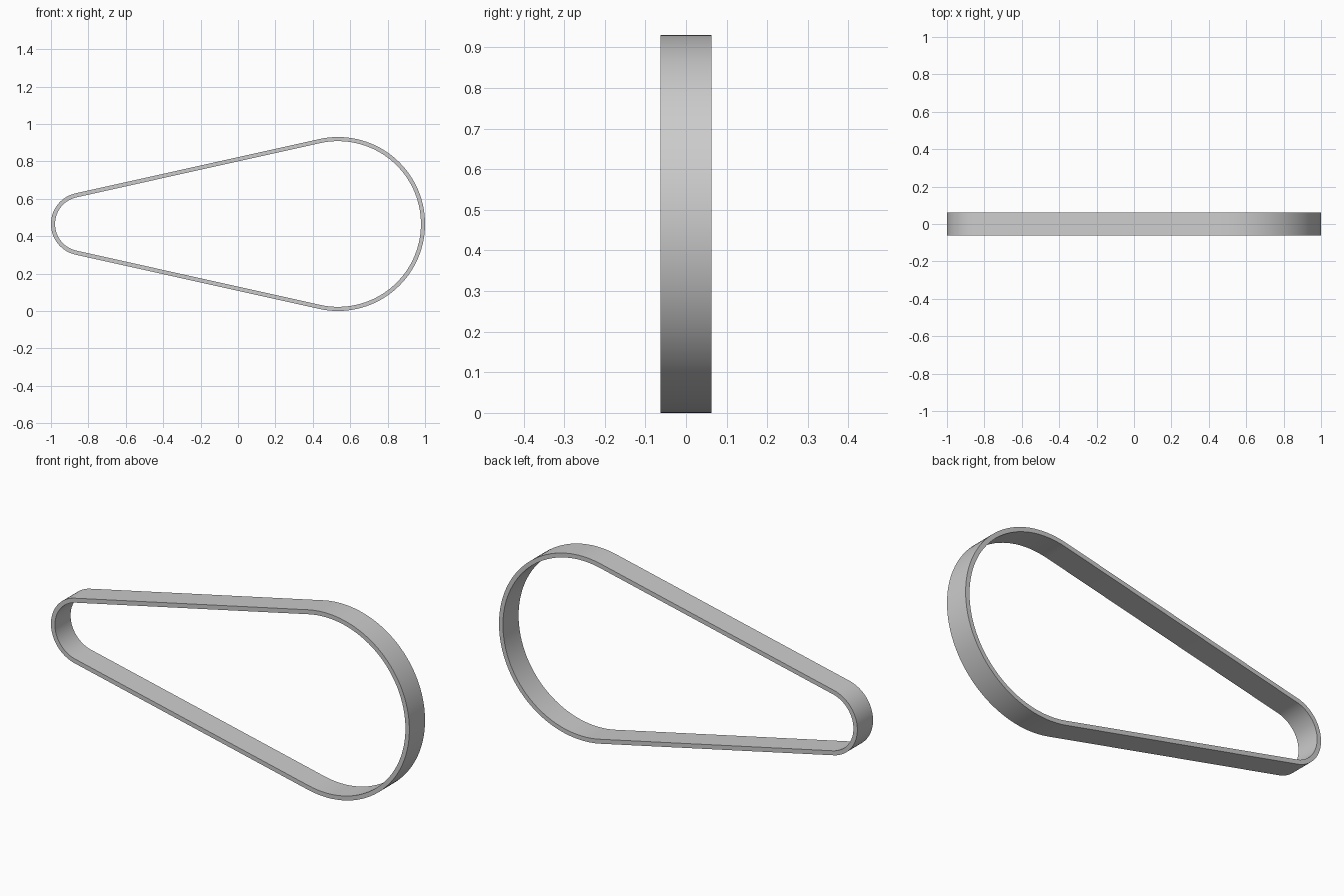
import bpy, bmesh, math

cube = bpy.data.objects.get("Cube")
if cube:
    bpy.data.objects.remove(cube, do_unlink=True)

# Belt dimensions
LARGE_R, SMALL_R = 0.465, 0.168
LARGE_X, SMALL_X = 1 - LARGE_R, -1 + SMALL_R
MID_Z = LARGE_R
THICKNESS, HALF_WIDTH = 0.022, 0.0625
SEGMENTS = 64

# Angle at which the straight runs touch both wheels' circles
tangent = math.acos((LARGE_R - SMALL_R) / (LARGE_X - SMALL_X))
tangent = math.pi - tangent


def arc(cx, radius, start, end):
    steps = [start + (end - start) * i / SEGMENTS for i in range(SEGMENTS + 1)]
    return [(cx + radius * math.cos(a), MID_Z + radius * math.sin(a)) for a in steps]


def belt_loop(inset):
    """Large arc, straight run, small arc, straight run."""
    return (arc(LARGE_X, LARGE_R - inset, -tangent, tangent)
            + arc(SMALL_X, SMALL_R - inset, tangent, 2 * math.pi - tangent))


# Sweep the rectangular section around the loop
bm = bmesh.new()
section = [(0, -HALF_WIDTH), (0, HALF_WIDTH),
           (THICKNESS, HALF_WIDTH), (THICKNESS, -HALF_WIDTH)]
rings = [[bm.verts.new((x, y, z)) for x, z in belt_loop(inset)] for inset, y in section]
count = len(rings[0])
for k, ring in enumerate(rings):
    other = rings[(k + 1) % len(rings)]
    for i in range(count):
        j = (i + 1) % count
        bm.faces.new((ring[i], ring[j], other[j], other[i]))
bmesh.ops.recalc_face_normals(bm, faces=bm.faces)

mesh = bpy.data.meshes.new("drive_belt")
bm.to_mesh(mesh)
bm.free()
belt = bpy.data.objects.new("drive_belt", mesh)
bpy.context.collection.objects.link(belt)

# Plain grey material
grey = bpy.data.materials.new("light_grey")
grey.use_nodes = True
colour = (0.6, 0.6, 0.6, 1)
grey.diffuse_color = colour
grey.node_tree.nodes["Principled BSDF"].inputs["Base Color"].default_value = colour
mesh.materials.append(grey)

# Smooth around the curve, crisp along the rims
bpy.ops.object.select_all(action="DESELECT")
belt.select_set(True)
bpy.context.view_layer.objects.active = belt
bpy.ops.object.shade_smooth_by_angle(angle=math.radians(30))
